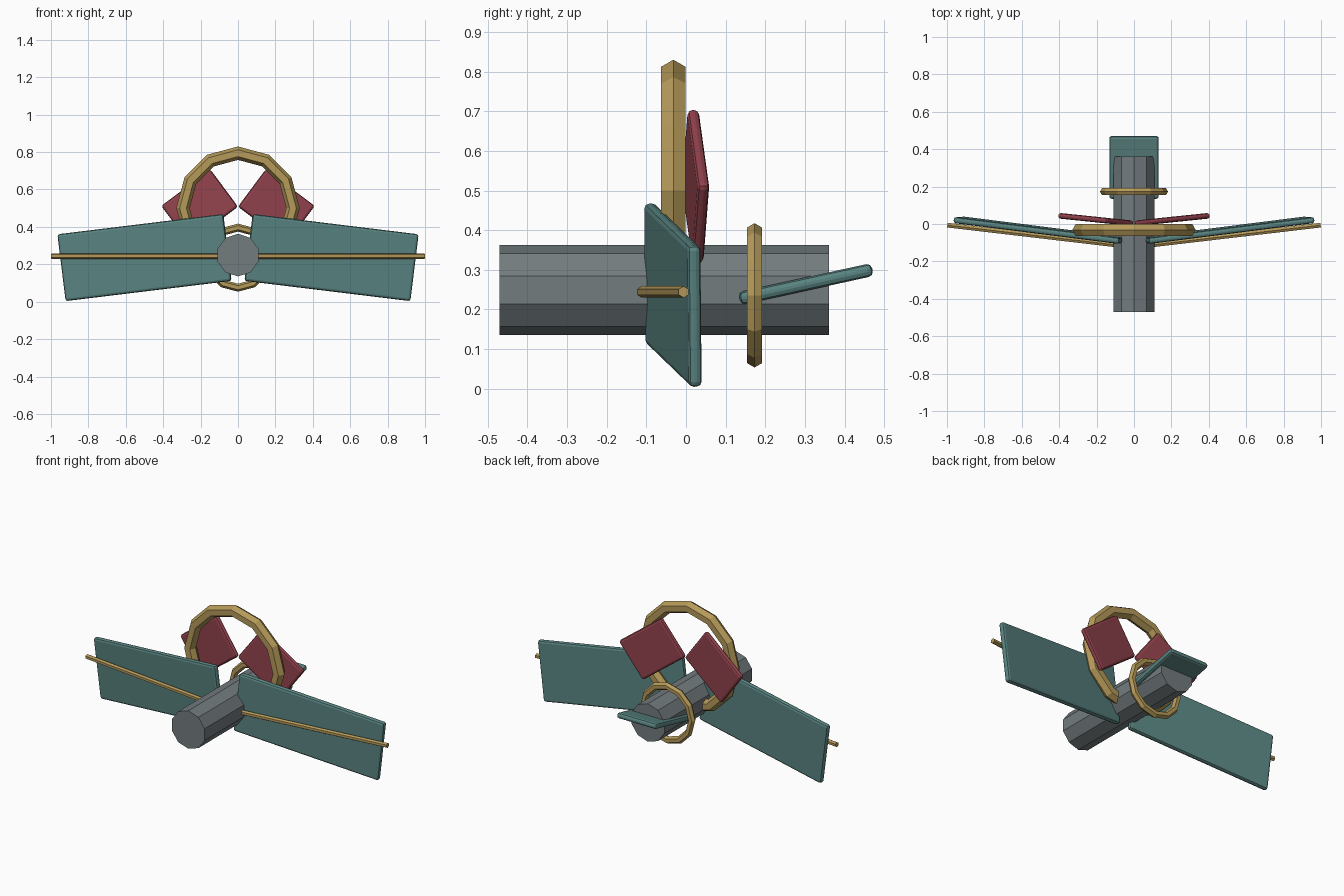
import bpy
import math
from mathutils import Vector, Matrix

if "Cube" in bpy.data.objects:
    bpy.data.objects.remove(bpy.data.objects["Cube"])


def material(name, rgb):
    m = bpy.data.materials.new(name)
    m.diffuse_color = (*rgb, 1)
    m.use_nodes = True
    m.node_tree.nodes["Principled BSDF"].inputs["Base Color"].default_value = m.diffuse_color
    return m


TEAL = material("teal", (0.10, 0.23, 0.22))
BRASS = material("brass", (0.46, 0.32, 0.10))
RED = material("red", (0.29, 0.055, 0.075))
STEEL = material("steel", (0.17, 0.20, 0.21))


def finish(name, mat):
    ob = bpy.context.object
    ob.name = name
    ob.data.materials.append(mat)
    return ob


def plate(name, center, u, v, size, mat):
    """Thin bevelled slab with its length along u and its height along v."""
    u = Vector(u).normalized()
    v = Vector(v)
    v = (v - u * v.dot(u)).normalized()
    w = u.cross(v)
    rot = Matrix((u, v, w)).transposed().to_4x4()
    bpy.ops.mesh.primitive_cube_add(size=1)
    ob = finish(name, mat)
    ob.data.transform(Matrix.Diagonal((*size, 1)))
    ob.matrix_world = Matrix.Translation(center) @ rot
    bev = ob.modifiers.new("rounded_edges", 'BEVEL')
    bev.width = 0.013
    bev.segments = 2


def ring(name, y, z, outer, minor):
    bpy.ops.mesh.primitive_torus_add(
        major_segments=12, minor_segments=6, major_radius=outer - minor,
        minor_radius=minor, location=(0, y, z), rotation=(math.pi / 2, 0, 0))
    ob = finish(name, BRASS)
    for p in ob.data.polygons:
        p.use_smooth = False


def rod(name, a, b, radius):
    a, b = Vector(a), Vector(b)
    d = b - a
    bpy.ops.mesh.primitive_cylinder_add(vertices=6, radius=radius, depth=d.length)
    ob = finish(name, BRASS)
    ob.matrix_world = Matrix.Translation((a + b) / 2) @ d.to_track_quat('Z', 'Y').to_matrix().to_4x4()


# Ten-sided body
bpy.ops.mesh.primitive_cylinder_add(
    vertices=10, radius=0.114, depth=0.832, location=(0, -0.055, 0.249),
    rotation=(math.pi / 2, 0, 0))
finish("body", STEEL)

# Large upright hoop and small rear hoop
ring("large_hoop", -0.032, 0.50, 0.33, 0.036)
ring("rear_hoop", 0.173, 0.2355, 0.182, 0.0213)

# Paired wings, spars and upper fins
for s, side in ((1, "right"), (-1, "left")):
    plate("wing_" + side, (s * 0.50, -0.033, 0.236),
          (s * 0.885, 0.112, -0.108), (s * 0.045, -0.003, 0.35),
          (0.90, 0.36, 0.033), TEAL)
    rod("spar_" + side, (0, -0.123, 0.244), (s * 0.998, -0.006, 0.244), 0.0145)
    plate("upper_fin_" + side, (s * 0.205, 0.024, 0.51),
          (s * 0.26, 0.027, -0.195), (s * 0.145, 0.015, 0.20),
          (0.328, 0.25, 0.03), RED)

# Tilted tail plate
plate("tail_plate", (0, 0.303, 0.264), (1, 0, 0), (0, 0.315, 0.069),
      (0.264, 0.343, 0.033), TEAL)
